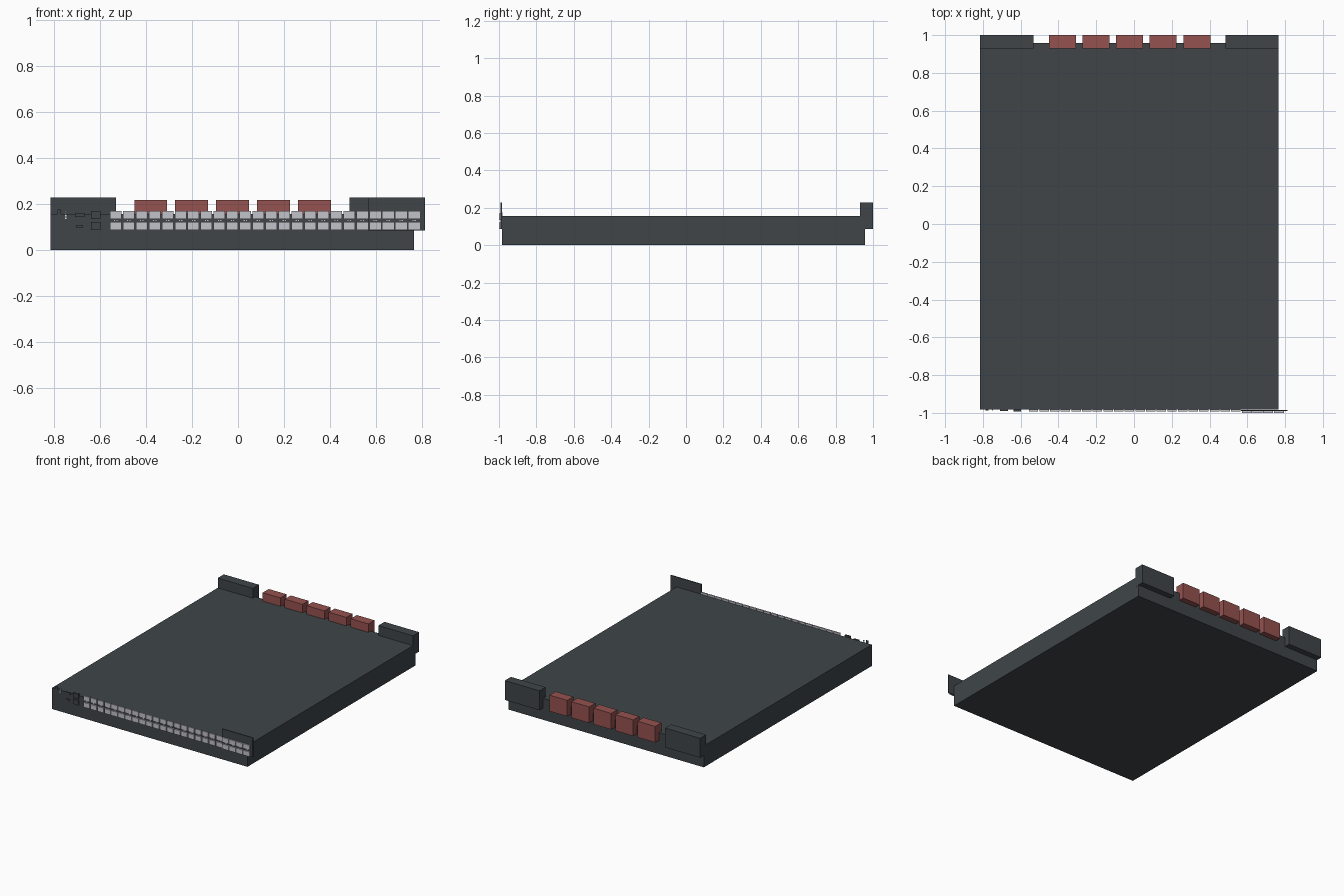
import bpy, bmesh

if "Cube" in bpy.data.objects:
    bpy.data.objects.remove(bpy.data.objects["Cube"])

def material(name, rgb):
    m = bpy.data.materials.new(name)
    m.diffuse_color = (*rgb, 1)
    m.use_nodes = True
    m.node_tree.nodes["Principled BSDF"].inputs["Base Color"].default_value = m.diffuse_color
    return m

DARK = material("dark_slate", (0.050, 0.060, 0.066))
RED = material("dull_red", (0.30, 0.085, 0.080))
GREY = material("light_grey", (0.54, 0.54, 0.60))
WHITE = material("white", (0.85, 0.85, 0.85))

def boxes(name, mat, specs):
    """One object made of boxes given as (x0, x1, y0, y1, z0, z1)."""
    bm = bmesh.new()
    for x0, x1, y0, y1, z0, z1 in specs:
        for v in bmesh.ops.create_cube(bm, size=1)["verts"]:
            v.co = (x0 + (v.co.x + .5) * (x1 - x0),
                    y0 + (v.co.y + .5) * (y1 - y0),
                    z0 + (v.co.z + .5) * (z1 - z0))
    me = bpy.data.meshes.new(name)
    bm.to_mesh(me)
    bm.free()
    me.materials.append(mat)
    ob = bpy.data.objects.new(name, me)
    bpy.context.collection.objects.link(ob)
    return ob

# Main chassis
boxes("chassis", DARK, [(-0.815, 0.765, -0.983, 0.958, 0, 0.156)])

# Rear power supply blocks and red fan modules
boxes("rear_block_left", DARK, [(-0.815, -0.531, 0.930, 1.0, 0.086, 0.228)])
boxes("rear_block_right", DARK, [(0.485, 0.766, 0.930, 1.0, 0.086, 0.228)])
for i in range(5):
    x = -0.451 + i * 0.178
    boxes(f"fan_module_{i + 1}", RED, [(x, x + 0.143, 0.930, 1.0, 0.100, 0.218)])

# Raised plate behind the uplink ports
boxes("uplink_plate", DARK, [(0.566, 0.813, -0.991, -0.984, 0.086, 0.228)])

# Two rows of ports, the last four columns sit on the plate
pitch = 0.0564
rows = [(0.087, 0.122), (0.135, 0.170)]
ports, uplinks, tabs = [], [], []
for c in range(24):
    x = -0.557 + c * pitch
    for z0, z1 in rows:
        if c < 20:
            ports.append((x, x + 0.050, -0.992, -0.982, z0, z1))
        else:
            uplinks.append((x, x + 0.053, -1.0, -0.990, z0, z1))
    y = -0.985 if c < 20 else -0.993
    for dx in (0.018, 0.028):
        tabs.append((x + dx, x + dx + 0.005, y, y + 0.004, 0.126, 0.131))
boxes("network_ports", GREY, ports)
boxes("uplink_ports", GREY, uplinks)
boxes("port_lights", GREY, tabs)

# Management sockets at the left of the front
boxes("console_sockets", DARK, [(-0.639, -0.597, -0.992, -0.982, z0, z1) for z0, z1 in rows])
boxes("usb_socket", DARK, [(-0.710, -0.668, -0.990, -0.982, 0.143, 0.161)])
boxes("small_socket", DARK, [(-0.704, -0.674, -0.990, -0.982, 0.099, 0.109)])
boxes("reset_button", DARK, [(-0.786, -0.770, -0.987, -0.982, 0.157, 0.176)])
boxes("status_lights", WHITE,
      [(-0.753, -0.746, -0.987, -0.982, 0.136 + i * 0.010, 0.142 + i * 0.010) for i in range(4)])
